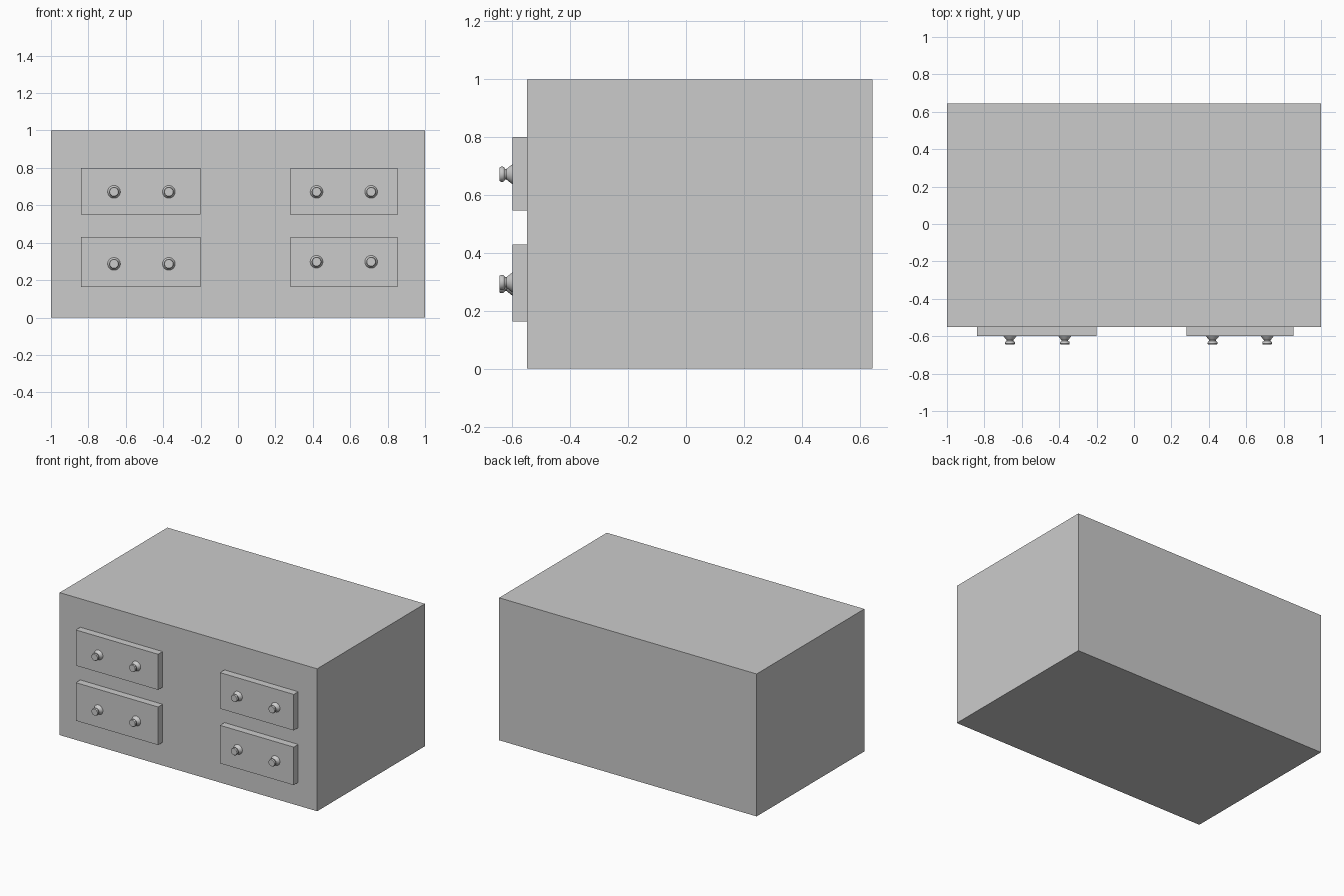
import bpy, bmesh
from math import radians
from mathutils import Matrix, Vector

if "Cube" in bpy.data.objects:
    bpy.data.objects.remove(bpy.data.objects["Cube"])

FRONT = -0.55      # cabinet front plane
DRAWER = -0.60     # drawer front plane
BACK = 0.645


def add_mesh(name, bm):
    bmesh.ops.recalc_face_normals(bm, faces=bm.faces[:])
    mesh = bpy.data.meshes.new(name)
    bm.to_mesh(mesh)
    bm.free()
    return mesh


def place(name, mesh, loc=(0, 0, 0)):
    ob = bpy.data.objects.new(name, mesh)
    ob.location = loc
    bpy.context.collection.objects.link(ob)
    return ob


def box(name, lo, hi):
    lo, hi = Vector(lo), Vector(hi)
    bm = bmesh.new()
    bmesh.ops.create_cube(bm, size=1)
    bmesh.ops.scale(bm, vec=hi - lo, verts=bm.verts)
    bmesh.ops.translate(bm, vec=(lo + hi) / 2, verts=bm.verts)
    return place(name, add_mesh(name, bm))


def knob_mesh(sides=32):
    # lathe profile: (radius, y), flared foot, narrow neck, rounded head
    profile = [(0, 0.0), (0.034, 0.0), (0.031, -0.005), (0.018, -0.021),
               (0.018, -0.025), (0.024, -0.029), (0.026, -0.033),
               (0.026, -0.040), (0.023, -0.045), (0, -0.045)]
    bm = bmesh.new()
    vs = [bm.verts.new((r, y, 0)) for r, y in profile]
    es = [bm.edges.new(p) for p in zip(vs, vs[1:])]
    bmesh.ops.spin(bm, geom=vs + es, cent=(0, 0, 0), axis=(0, 1, 0),
                   angle=radians(360), steps=sides)
    bmesh.ops.remove_doubles(bm, verts=bm.verts[:], dist=0.0001)
    mesh = add_mesh("knob", bm)
    mesh.shade_smooth()
    mesh.set_sharp_from_angle(angle=radians(30))
    return mesh


# Cabinet body
box("cabinet_body", (-1, FRONT, 0), (1, BACK, 1))

# Drawers with their pairs of knobs: name, x range, z range, knob xs, knob z
knob = knob_mesh()
drawers = [
    ("upper_left", (-0.84, -0.20), (0.55, 0.80), (-0.663, -0.37), 0.672),
    ("lower_left", (-0.84, -0.20), (0.163, 0.43), (-0.663, -0.37), 0.287),
    ("upper_right", (0.28, 0.853), (0.547, 0.80), (0.42, 0.712), 0.672),
    ("lower_right", (0.28, 0.853), (0.163, 0.43), (0.42, 0.712), 0.298),
]
for name, xs, zs, knob_xs, knob_z in drawers:
    box(name + "_drawer", (xs[0], DRAWER, zs[0]), (xs[1], FRONT, zs[1]))
    for x in knob_xs:
        place(name + "_knob", knob, (x, DRAWER, knob_z))
